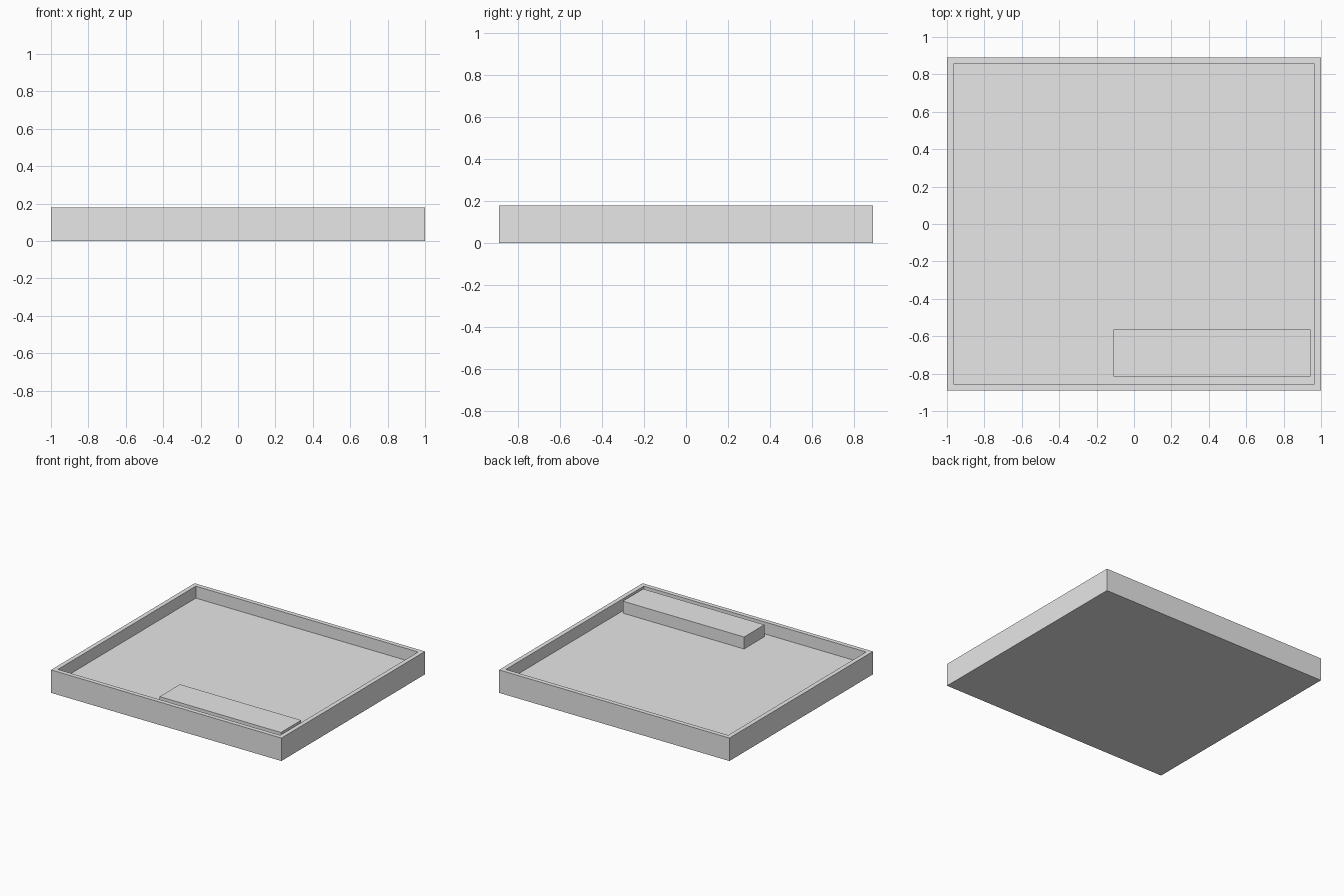
import bpy
import bmesh

# Remove the default cube
cube = bpy.data.objects.get("Cube")
if cube:
    bpy.data.objects.remove(cube, do_unlink=True)

WIDTH, DEPTH, HEIGHT = 2.0, 1.78, 0.18
RIM = 0.035
FLOOR = 0.086

# Single flat material
grey = bpy.data.materials.new("light_grey")
grey.use_nodes = True
grey.diffuse_color = (0.8, 0.8, 0.8, 1)
bsdf = next(n for n in grey.node_tree.nodes if n.type == 'BSDF_PRINCIPLED')
bsdf.inputs["Base Color"].default_value = (0.8, 0.8, 0.8, 1)


def add_box(bm, low, high):
    """Add an axis-aligned box between two corners."""
    verts = bmesh.ops.create_cube(bm, size=1)["verts"]
    for v in verts:
        for i in range(3):
            v.co[i] = low[i] if v.co[i] < 0 else high[i]


def finish(bm, name):
    mesh = bpy.data.meshes.new(name)
    bm.to_mesh(mesh)
    bm.free()
    mesh.materials.append(grey)
    obj = bpy.data.objects.new(name, mesh)
    bpy.context.collection.objects.link(obj)
    return obj


# Tray: a slab whose top face is inset for the rim and pushed down for the floor
bm = bmesh.new()
add_box(bm, (-WIDTH / 2, -DEPTH / 2, 0), (WIDTH / 2, DEPTH / 2, HEIGHT))
bm.normal_update()
top = max(bm.faces, key=lambda f: f.calc_center_median().z)
bmesh.ops.inset_region(bm, faces=[top], thickness=RIM, use_even_offset=True)
recess = bmesh.ops.extrude_discrete_faces(bm, faces=[top])["faces"][0]
for v in recess.verts:
    v.co.z = FLOOR
bmesh.ops.recalc_face_normals(bm, faces=bm.faces)
finish(bm, "tray")

# Raised block on the tray floor, level with the rim
bm = bmesh.new()
add_box(bm, (-0.11, -0.815, FLOOR), (0.943, -0.563, HEIGHT))
finish(bm, "raised_block")
